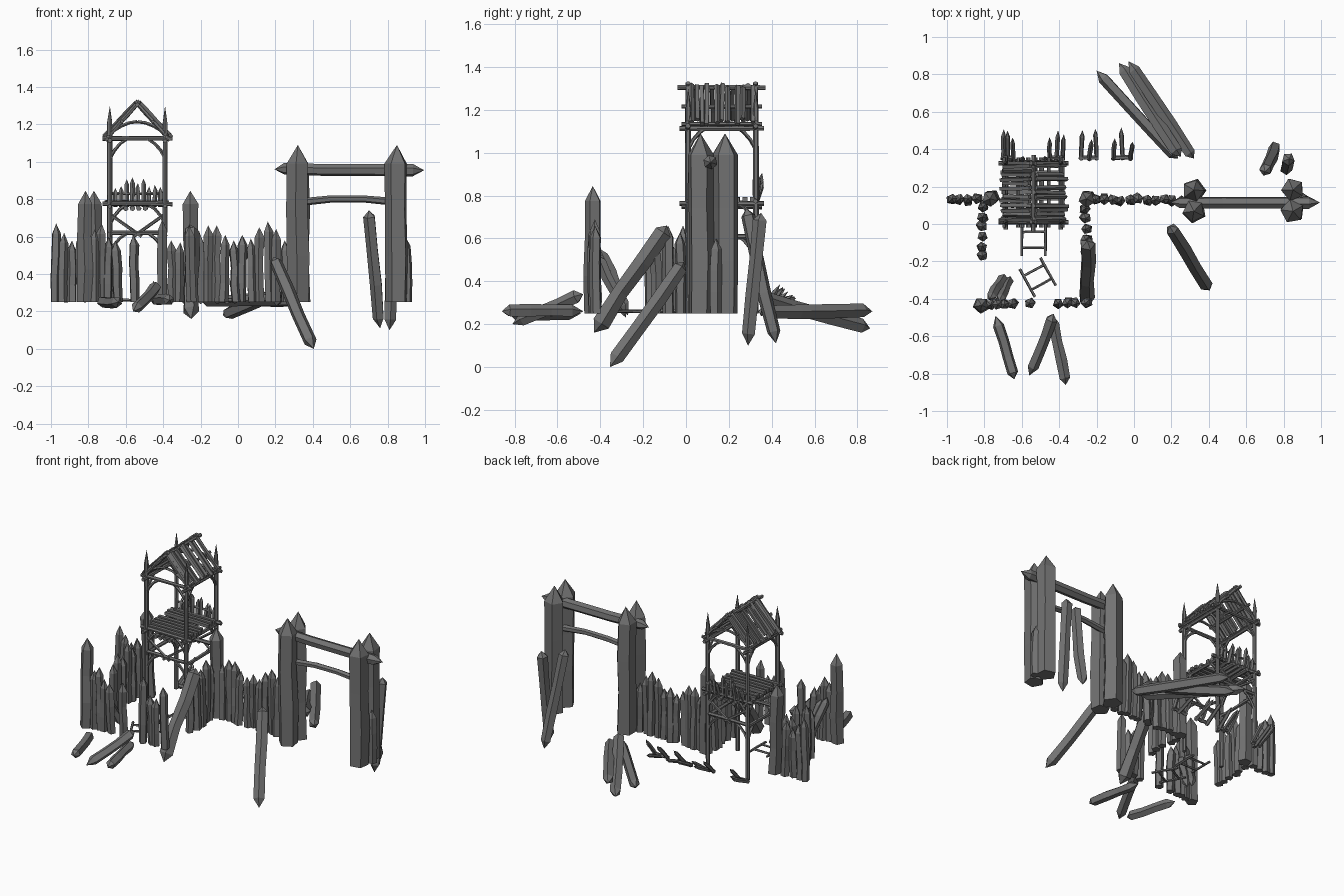
import bpy, bmesh, math, random
from mathutils import Vector

random.seed(4)
if "Cube" in bpy.data.objects:
    bpy.data.objects.remove(bpy.data.objects["Cube"])

wood = bpy.data.materials.new("weathered_grey_wood")
wood.use_nodes = True
GREY = (0.17, 0.17, 0.17, 1)
wood.diffuse_color = GREY
wood.node_tree.nodes["Principled BSDF"].inputs["Base Color"].default_value = GREY

parts = {}
BASE = 0.25


def log(part, a, b, r, tips=(0, 0), sides=5, bend=(0, 0, 0), wobble=0.12, turn=None):
    """Rough hewn log from a to b; tips gives the length of the point at each end."""
    bm = parts.setdefault(part, bmesh.new())
    a, b, bend = Vector(a), Vector(b), Vector(bend)
    axis = b - a
    length = axis.length
    quat = axis.to_track_quat('Z', 'Y')
    turn = random.random() * 6 if turn is None else turn
    start, end = tips[0] / length, 1 - tips[1] / length
    rings = []
    for k in range(4):
        t = start + (end - start) * k / 3
        shift = Vector((random.uniform(-1, 1), random.uniform(-1, 1), 0)) * r * wobble
        rad = r * (1 + random.uniform(-wobble, wobble) * 0.6)
        centre = a + axis * t + bend * math.sin(math.pi * t)
        ring = []
        for i in range(sides):
            ang = turn + math.tau * i / sides
            p = Vector((math.cos(ang) * rad, math.sin(ang) * rad, 0))
            ring.append(bm.verts.new(centre + quat @ (p + shift)))
        rings.append(ring)
    for low, high in zip(rings, rings[1:]):
        for i in range(sides):
            j = (i + 1) % sides
            bm.faces.new((low[i], low[j], high[j], high[i]))
    for ring, tip, point in ((rings[0][::-1], tips[0], a), (rings[-1], tips[1], b)):
        if tip:
            apex = bm.verts.new(point)
            for i in range(sides):
                bm.faces.new((ring[i], ring[(i + 1) % sides], apex))
        else:
            bm.faces.new(ring)


def stake(part, x, y, top, r=0.027, tip=0.055, lean=0.012):
    dx, dy = random.uniform(-lean, lean), random.uniform(-lean, lean)
    log(part, (x + dx, y + dy, BASE), (x, y, top), r, (0, tip))


def wall(part, start, end, tops):
    for i, top in enumerate(tops):
        p = Vector(start).lerp(Vector(end), i / max(1, len(tops) - 1))
        stake(part, p.x, p.y, top)


# Gateway: paired posts, two crossbeams and a short stake
for x in (0.32, 0.85):
    for y in (0.068, 0.182):
        log("gate_post", (x, y, BASE), (x, y, 1.09), 0.062, (0, 0.1), wobble=0.08)
log("gate_upper_beam", (0.195, 0.115, 0.96), (0.995, 0.115, 0.955), 0.032, (0.05, 0.06), 6)
log("gate_lower_beam", (0.33, 0.115, 0.785), (0.83, 0.115, 0.785), 0.02, sides=6, bend=(0, 0, 0.02))
log("gate_side_stake", (0.905, 0.14, BASE), (0.895, 0.14, 0.6), 0.03, (0, 0.05))

# Palisade walls
wall("palisade_west", (-0.972, 0.135), (-0.845, 0.135), (0.67, 0.62, 0.58, 0.62))
wall("palisade_inner_west", (-0.81, 0.09), (-0.81, -0.17), (0.64, 0.6, 0.66, 0.58, 0.62, 0.57))
wall("palisade_front_west", (-0.765, -0.43), (-0.655, -0.43), (0.64, 0.67, 0.6, 0.58))
wall("palisade_front_single", (-0.56, -0.425), (-0.56, -0.425), (0.61,))
wall("palisade_front_east", (-0.405, -0.425), (-0.26, -0.425), (0.69, 0.58, 0.57, 0.66))
wall("palisade_inner_east", (-0.258, 0.085), (-0.258, -0.14), (0.62, 0.67, 0.63, 0.66, 0.58))
wall("palisade_east", (-0.205, 0.13), (0.25, 0.13),
     (0.62, 0.66, 0.66, 0.61, 0.58, 0.61, 0.59, 0.65, 0.68, 0.64, 0.58))
for x, y in ((-0.815, -0.435), (-0.77, 0.135), (-0.255, 0.135)):
    stake("palisade_corner_post", x, y, 0.845, 0.042, 0.07)

# Fallen and leaning logs
for a, b, r in (
        ((-0.25, -0.43, 0.16), (-0.25, -0.09, 0.66), 0.042),
        ((0.405, -0.355, 0.0), (0.19, -0.01, 0.49), 0.036),
        ((0.76, 0.42, 0.11), (0.70, 0.28, 0.74), 0.034),
        ((0.81, 0.29, 0.1), (0.83, 0.35, 0.72), 0.034),
        ((-0.2, 0.82, 0.26), (0.235, 0.35, 0.26), 0.033),
        ((-0.08, 0.86, 0.18), (0.25, 0.36, 0.32), 0.034),
        ((-0.03, 0.87, 0.26), (0.32, 0.35, 0.26), 0.034),
        ((-0.74, -0.49, 0.25), (-0.64, -0.83, 0.25), 0.031),
        ((-0.56, -0.81, 0.2), (-0.43, -0.48, 0.34), 0.032),
        ((-0.44, -0.48, 0.26), (-0.365, -0.86, 0.26), 0.03),
        ((-0.69, -0.27, 0.24), (-0.77, -0.4, 0.55), 0.028),
        ((-0.66, -0.28, 0.23), (-0.72, -0.41, 0.52), 0.026)):
    log("fallen_log", a, b, r, (0.055, 0.035))

# Watchtower frame
X0, X1, Y0, Y1 = -0.685, -0.39, 0.01, 0.325
XM = (X0 + X1) / 2
for x in (X0, X1):
    for y in (Y0, Y1):
        log("tower_post", (x, y, BASE), (x, y, 1.3), 0.014, (0, 0.09), 6)
for z in (0.62, 0.775, 1.125):
    out = 0.04 if z > 0.7 else 0.01
    for y in (Y0, Y1):
        log("tower_cross_beam", (X0 - out, y, z), (X1 + out, y, z), 0.012, sides=6)
    for x in (X0, X1):
        log("tower_side_beam", (x, Y0 - out, z - 0.012), (x, Y1 + out, z - 0.012), 0.012, sides=6)
    # Curved knee braces under each level
    drop = 0.11
    for x, sx in ((X0, 1), (X1, -1)):
        for y, sy in ((Y0, 1), (Y1, -1)):
            log("tower_brace", (x, y, z - drop), (x + sx * 0.095, y, z), 0.009, bend=(sx * -0.01, 0, 0.01))
            log("tower_brace", (x, y, z - drop), (x, y + sy * 0.095, z), 0.009, bend=(0, sy * -0.01, 0.01))
for y in (Y0, Y1):
    for x, sx in ((X0, 1), (X1, -1)):
        log("tower_strut", (x, y, 0.72), (x + sx * 0.17, y, 0.6), 0.009)

# Platform: joists below, rough planks above
for x in (-0.6, -0.565, -0.53, -0.495):
    log("platform_joist", (x, Y0 - 0.03, 0.752), (x, Y1 + 0.03, 0.752), 0.014, sides=6)
for i in range(9):
    y = Y0 + 0.02 + i * 0.035
    if i != 5:
        log("platform_plank", (X0 - random.uniform(0, 0.03), y, 0.782),
            (X1 + random.uniform(0, 0.03), y, 0.782), 0.015, sides=4, turn=math.pi / 4)

# Pointed railing along the back of the platform
for i in range(9):
    x = X0 + 0.03 + i * 0.03
    lean = random.uniform(0, 0.045)
    log("platform_railing", (x, Y1, 0.76), (x, Y1 + lean, random.uniform(0.86, 0.92)), 0.013, (0, 0.03))
log("platform_rail_bar", (X0, Y1 + 0.01, 0.83), (X1, Y1 + 0.01, 0.83), 0.008)

# Roof: rafters, collar braces, purlins and patchy planks on both slopes
RIDGE, EAVE = 1.305, 1.125
for y in (Y0, Y1):
    for s in (-1, 1):
        log("roof_rafter", (XM + s * 0.175, y, EAVE - 0.01), (XM - s * 0.012, y, RIDGE + 0.02), 0.012, sides=6)
        log("roof_collar", (XM + s * 0.13, y, 1.165), (XM, y, 1.215), 0.009, bend=(0, 0, 0.012))
log("roof_ridge_pole", (XM, Y0 - 0.05, RIDGE), (XM, Y1 + 0.045, RIDGE), 0.012, sides=6)
for s in (-1, 1):
    for t in (0.5, 0.95):
        x, z = XM + s * 0.165 * t, RIDGE - (RIDGE - EAVE) * t
        log("roof_purlin", (x, Y0 - 0.03, z), (x, Y1 + 0.03, z), 0.01, sides=6)
    for i in range(13):
        y = Y0 + 0.015 + i * 0.024
        if i in ((4, 8, 11) if s > 0 else (6,)):
            continue
        top, foot = random.uniform(0.02, 0.12), random.uniform(0.92, 1.08)
        log("roof_plank", (XM + s * 0.17 * top, y, RIDGE + 0.018 - 0.18 * top),
            (XM + s * 0.17 * foot, y + random.uniform(-0.006, 0.006), RIDGE + 0.018 - 0.18 * foot),
            0.013, sides=4)

# Broken ladder in two pieces on the ground


def ladder(cx, cy, length, angle, rungs):
    along = Vector((math.sin(angle), -math.cos(angle), 0))
    across = Vector((math.cos(angle), math.sin(angle), 0)) * 0.063
    top = Vector((cx, cy, BASE + 0.01))
    for s in (-1, 1):
        log("ladder_rail", top + across * s, top + across * s + along * length, 0.008)
    for i in range(rungs):
        p = top + along * length * (i + 0.5) / rungs
        log("ladder_rung", p - across, p + across, 0.007)


ladder(-0.537, 0.0, 0.17, 0, 2)
ladder(-0.555, -0.21, 0.17, 0.5, 2)

# Sharpened ground stakes slanting outward behind the tower
for group in ((-0.7, -0.675, -0.645), (-0.45, -0.415, -0.38), (-0.285, -0.24, -0.2), (-0.11, -0.06, -0.02)):
    for x in group:
        reach = random.uniform(0.09, 0.18)
        log("ground_spike", (x, 0.345, BASE), (x + random.uniform(-0.01, 0.02), 0.345 + reach, 0.46 - reach * 0.8),
            0.013, (0, 0.04))
    log("spike_footing", (group[0] - 0.01, 0.355, BASE + 0.01), (group[2] + 0.01, 0.355, BASE + 0.01), 0.012)

# Turn the collected parts into objects
for name, bm in parts.items():
    bmesh.ops.recalc_face_normals(bm, faces=bm.faces)
    mesh = bpy.data.meshes.new(name)
    bm.to_mesh(mesh)
    bm.free()
    mesh.materials.append(wood)
    bpy.context.collection.objects.link(bpy.data.objects.new(name, mesh))
